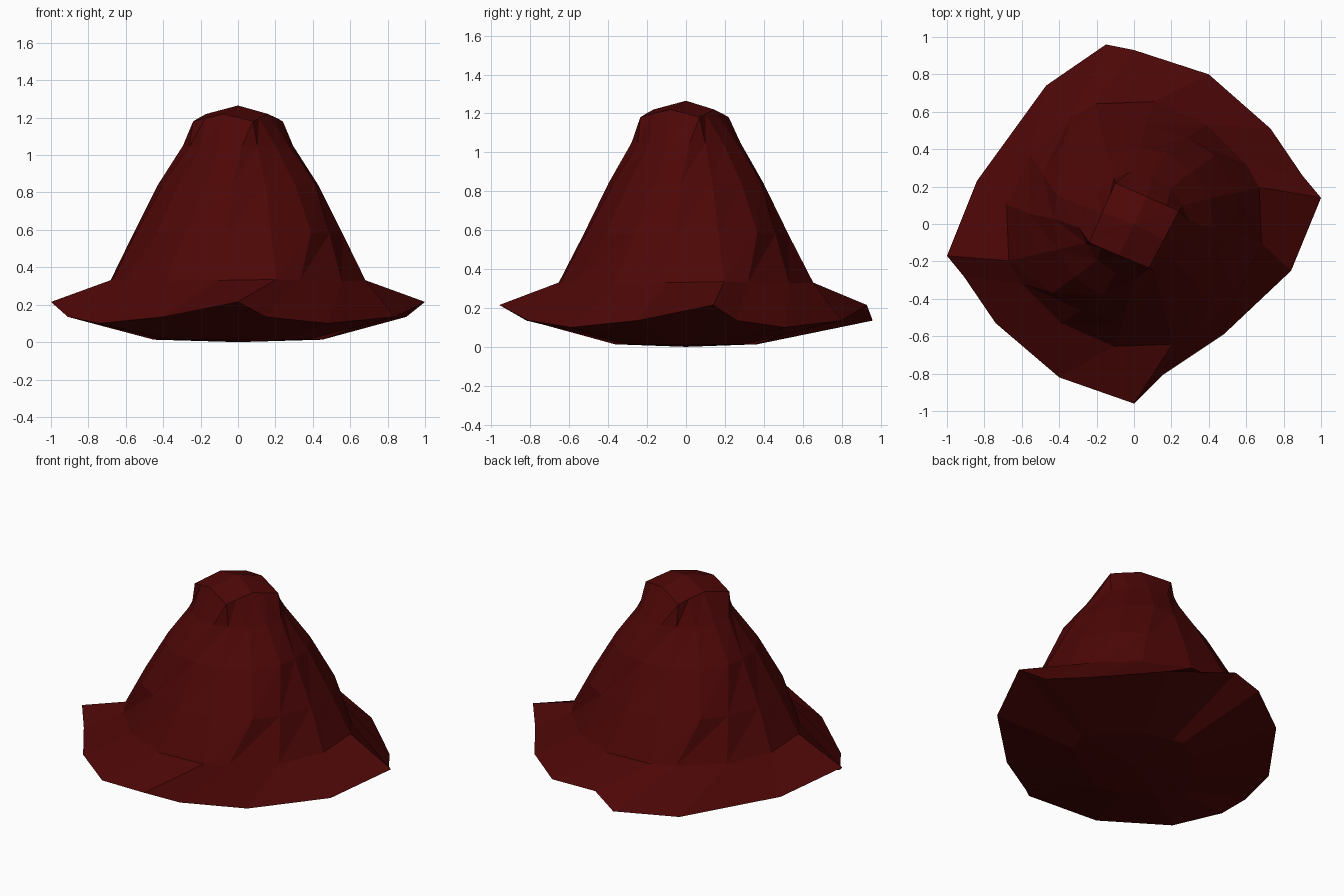
import bpy, bmesh
from math import radians, cos, sin

if "Cube" in bpy.data.objects:
    bpy.data.objects.remove(bpy.data.objects["Cube"])

bm = bmesh.new()


def swirl_ring(z, radii, start, squash, rel=(0, 18, 42, 66)):
    # Four repeated spiral sections: crest, step, hollow, rise
    ring = []
    for q in range(4):
        for a, r, d in zip(rel, radii, (0.0, -0.005, -0.01, -0.005)):
            t = radians(start + 90 * q + a)
            ring.append(bm.verts.new((r * cos(t), squash * r * sin(t), z + d)))
    return ring


def bridge(lower, upper, split=False):
    n = len(lower)
    for i in range(n):
        j = (i + 1) % n
        if split:  # diagonals follow the twist
            bm.faces.new((lower[i], lower[j], upper[i]))
            bm.faces.new((lower[j], upper[j], upper[i]))
        else:
            bm.faces.new((lower[i], lower[j], upper[j], upper[i]))


# Wavy brim outline, counter-clockwise from the right-hand tip
outline = [(1.0, 0.14), (0.90, 0.26), (0.73, 0.51), (0.40, 0.80),
           (0.0, 0.93), (-0.15, 0.96), (-0.47, 0.74), (-0.84, 0.23),
           (-1.0, -0.17), (-0.91, -0.28), (-0.74, -0.53), (-0.40, -0.82),
           (0.0, -0.96), (0.15, -0.81), (0.48, -0.59), (0.84, -0.25)]
heights = (0.215, 0.135, 0.10, 0.135)
brim = [bm.verts.new((x, y, heights[i % 4])) for i, (x, y) in enumerate(outline)]

# Shallow rounded underside
under = [bm.verts.new((x * 0.45, y * 0.38, 0.013)) for x, y in outline]
bridge(under, brim)
base = bm.verts.new((0, 0, 0))
for i in range(16):
    bm.faces.new((base, under[(i + 1) % 16], under[i]))

# Twisting body
body = [swirl_ring(0.335, (0.70, 0.685, 0.675, 0.69), 17, 0.96, (0, 12, 38, 64)),
        swirl_ring(0.585, (0.585, 0.565, 0.565, 0.575), 42, 0.94),
        swirl_ring(0.845, (0.445, 0.43, 0.43, 0.44), 68, 0.93),
        swirl_ring(1.05, (0.295, 0.28, 0.285, 0.29), 94, 0.95)]

# Squared cap with a low peak
corners = [(-0.10, 0.22), (-0.24, -0.10), (0.08, -0.235), (0.24, 0.07)]
cap = []
for k in range(4):
    (x0, y0), (x1, y1) = corners[k], corners[(k + 1) % 4]
    for t, z in ((0, 1.18), (0.2, 1.197), (0.5, 1.22), (0.8, 1.197)):
        cap.append(bm.verts.new((x0 + (x1 - x0) * t, y0 + (y1 - y0) * t, z)))

bridge(brim, body[0])
for lower, upper in zip(body, body[1:] + [cap]):
    bridge(lower, upper, True)
peak = bm.verts.new((0, 0, 1.265))
for i in range(16):
    bm.faces.new((cap[i], cap[(i + 1) % 16], peak))

bmesh.ops.recalc_face_normals(bm, faces=bm.faces[:])
mesh = bpy.data.meshes.new("swirled_mound")
bm.to_mesh(mesh)
bm.free()
obj = bpy.data.objects.new("swirled_mound", mesh)
bpy.context.collection.objects.link(obj)

# Dark red surface
mat = bpy.data.materials.new("dark_red")
mat.diffuse_color = (0.075, 0.002, 0.002, 1)
mat.use_nodes = True
mat.node_tree.nodes["Principled BSDF"].inputs["Base Color"].default_value = mat.diffuse_color
mesh.materials.append(mat)
